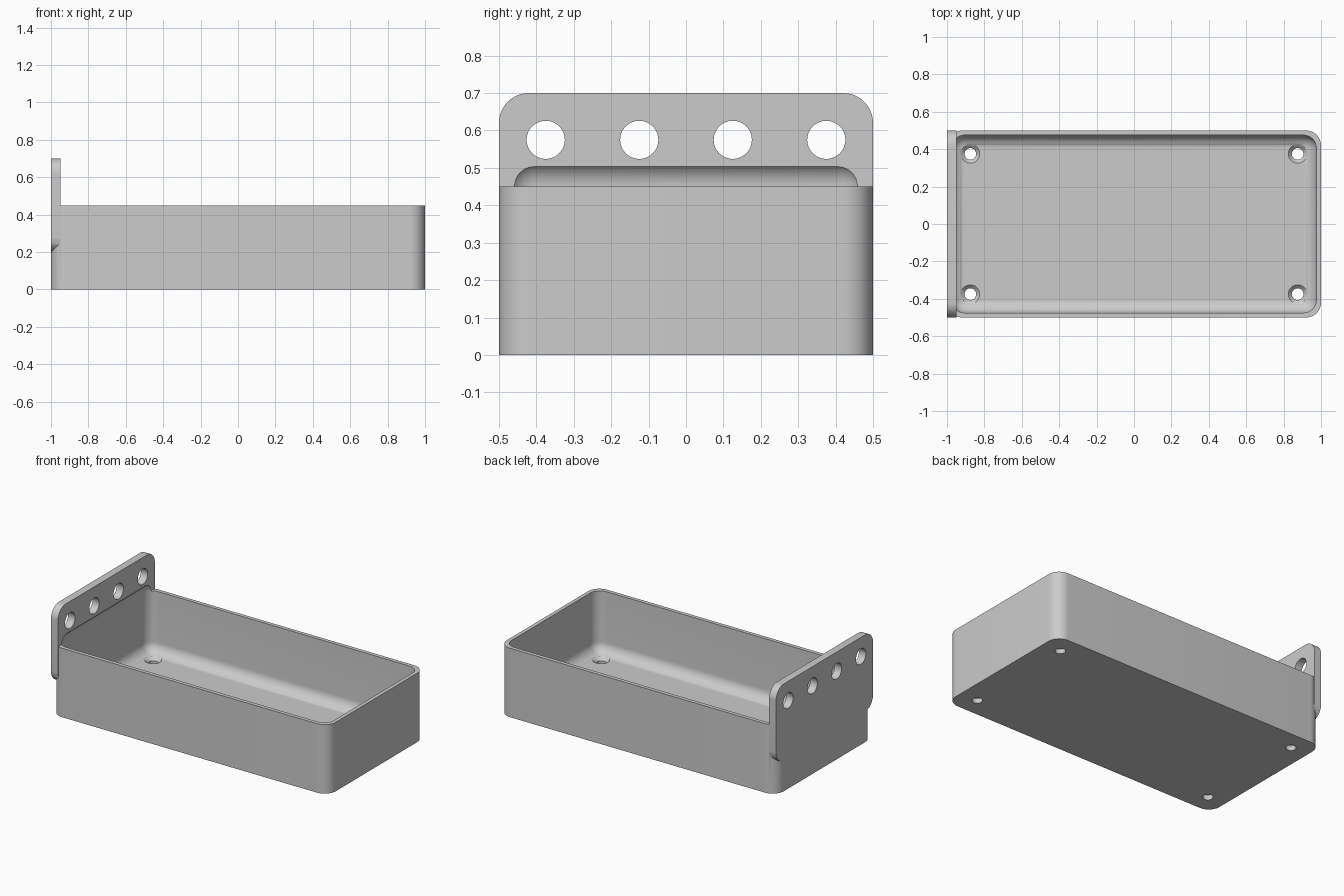
import bpy, bmesh, math
from mathutils import Matrix, Vector

cube = bpy.data.objects.get("Cube")
if cube:
    bpy.data.objects.remove(cube, do_unlink=True)

grey = bpy.data.materials.new("matte grey")
grey.use_nodes = True
colour = (0.6, 0.6, 0.6, 1)
grey.diffuse_color = colour
grey.node_tree.nodes["Principled BSDF"].inputs["Base Color"].default_value = colour


def finish(bm, name):
    bmesh.ops.recalc_face_normals(bm, faces=bm.faces)
    mesh = bpy.data.meshes.new(name)
    bm.to_mesh(mesh)
    bm.free()
    mesh.materials.append(grey)
    obj = bpy.data.objects.new(name, mesh)
    bpy.context.collection.objects.link(obj)
    return obj


def rounded_box(name, low, high, radius, axis=None):
    """Box with rounded edges: only those along one axis, or all of them."""
    low, high = Vector(low), Vector(high)
    bm = bmesh.new()
    bmesh.ops.create_cube(bm, size=1)
    bmesh.ops.scale(bm, vec=high - low, verts=bm.verts)
    bmesh.ops.translate(bm, vec=(low + high) / 2, verts=bm.verts)
    edges = [e for e in bm.edges if axis is None
             or abs(e.verts[0].co[axis] - e.verts[1].co[axis]) > 1e-4]
    bmesh.ops.bevel(bm, geom=edges, offset=radius, segments=12,
                    profile=0.5, affect='EDGES')
    return finish(bm, name)


def cone(name, centre, r_low, r_high, length, turn=None):
    bm = bmesh.new()
    place = Matrix.Translation(centre) @ (turn or Matrix.Identity(4))
    bmesh.ops.create_cone(bm, cap_ends=True, segments=48, radius1=r_low,
                          radius2=r_high, depth=length, matrix=place)
    return finish(bm, name)


def combine(target, tool, operation):
    mod = target.modifiers.new(tool.name, 'BOOLEAN')
    mod.operation, mod.solver, mod.object = operation, 'EXACT', tool
    bpy.context.view_layer.objects.active = target
    bpy.ops.object.modifier_apply(modifier=mod.name)
    bpy.data.objects.remove(tool, do_unlink=True)


# Tray body with the upright mounting plate at its end
tray = rounded_box("tray", (-1, -0.5, 0), (1, 0.5, 0.45), 0.08, axis=2)
plate = rounded_box("mounting_plate", (-1, -0.5, 0.2), (-0.95, 0.5, 0.7), 0.08, axis=0)
combine(tray, plate, 'UNION')

# Round-edged hollow, which also bites into the plate above the rim
hollow = rounded_box("hollow", (-0.975, -0.475, 0.05), (0.975, 0.475, 0.52), 0.07)
combine(tray, hollow, 'DIFFERENCE')

# Four holes through the plate
sideways = Matrix.Rotation(math.pi / 2, 4, 'Y')
for y in (-0.375, -0.125, 0.125, 0.375):
    combine(tray, cone("plate_hole", (-0.975, y, 0.575), 0.051, 0.051, 0.2, sideways),
            'DIFFERENCE')

# Countersunk holes in the floor corners
for x in (-0.875, 0.875):
    for y in (-0.375, 0.375):
        combine(tray, cone("floor_hole", (x, y, 0), 0.031, 0.031, 0.2), 'DIFFERENCE')
        combine(tray, cone("countersink", (x, y, 0.0425), 0.03, 0.055, 0.025), 'DIFFERENCE')

# Smooth curves, sharp edges
bpy.ops.object.select_all(action='DESELECT')
tray.select_set(True)
bpy.context.view_layer.objects.active = tray
bpy.ops.object.shade_smooth_by_angle(angle=math.radians(30))
